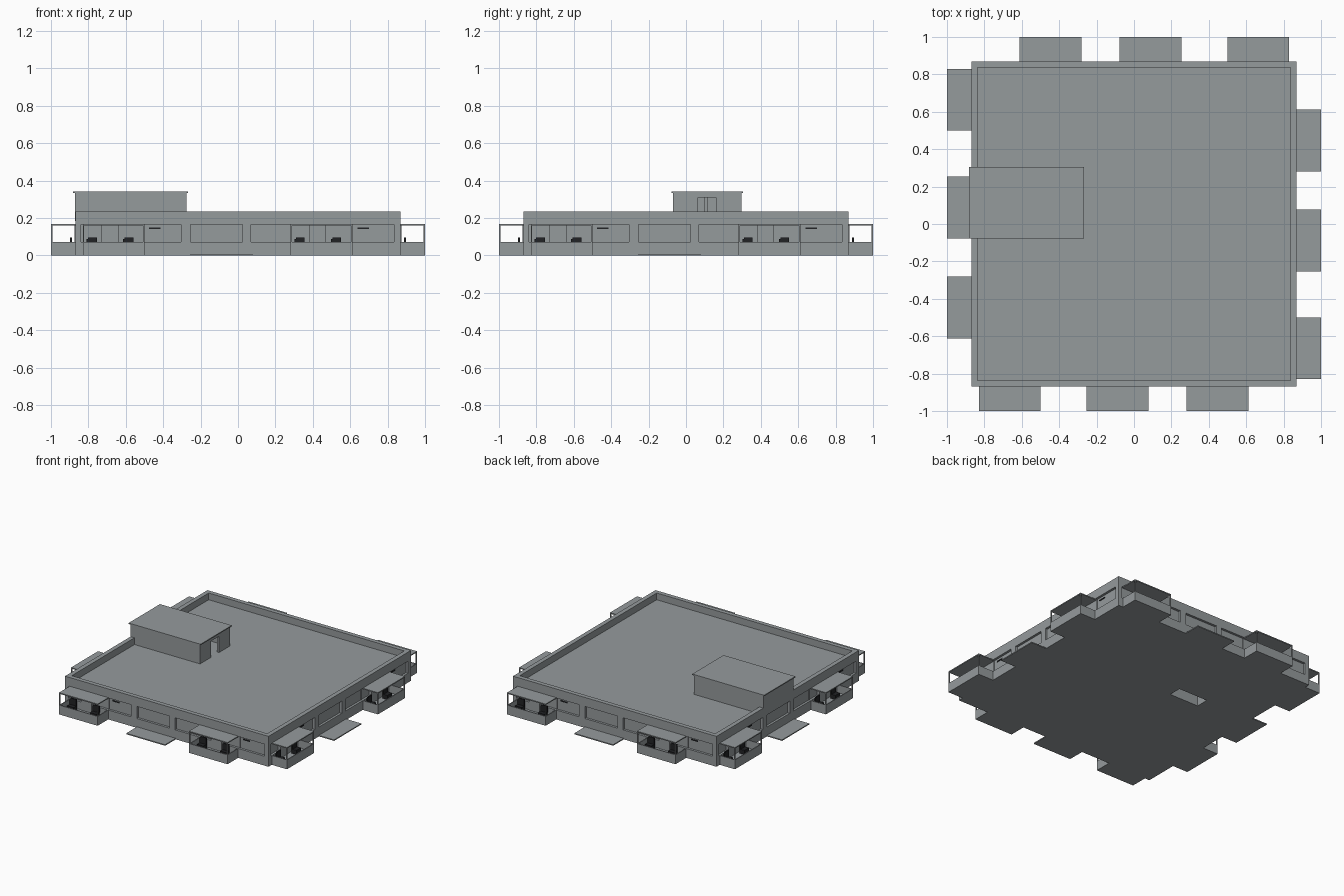
import bpy, bmesh, math
from mathutils import Matrix

if "Cube" in bpy.data.objects:
    bpy.data.objects.remove(bpy.data.objects["Cube"])


def material(name, col):
    m = bpy.data.materials.new(name)
    m.diffuse_color = (*col, 1)
    m.use_nodes = True
    m.node_tree.nodes["Principled BSDF"].inputs["Base Color"].default_value = m.diffuse_color
    return m


GREY = material("concrete grey", (0.30, 0.325, 0.335))
DARK = material("near black", (0.015, 0.016, 0.018))


def boxes(name, specs, mat=GREY, turn=0):
    """One object from boxes (x0,x1,y0,y1,z0,z1), turned by quarter turns."""
    bm = bmesh.new()
    for x0, x1, y0, y1, z0, z1 in specs:
        mtx = (Matrix.Rotation(turn * math.pi / 2, 4, 'Z')
               @ Matrix.Translation(((x0 + x1) / 2, (y0 + y1) / 2, (z0 + z1) / 2))
               @ Matrix.Diagonal((x1 - x0, y1 - y0, z1 - z0, 1)))
        bmesh.ops.create_cube(bm, size=1, matrix=mtx)
    me = bpy.data.meshes.new(name)
    bm.to_mesh(me)
    bm.free()
    me.materials.append(mat)
    ob = bpy.data.objects.new(name, me)
    bpy.context.collection.objects.link(ob)
    return ob


W = 0.87        # outer wall
T = 0.018       # depth of window recess
ROOF = 0.183
SILL, HEAD, TOP = 0.072, 0.165, 0.235

# Core with the roof deck and the stairwell opening in its underside
core = boxes("building_core", [(-W + T, W - T, -W + T, W - T, 0, ROOF)])
cutter = boxes("stairwell_cutter", [(-0.46, -0.21, 0.145, 0.245, -0.1, 0.15)])
cutter.hide_render = True
cutter.hide_set(True)
cut = core.modifiers.new("stairwell", 'BOOLEAN')
cut.object = cutter
cut.solver = 'EXACT'

for t in range(4):
    # Outer wall bands, parapet and piers between the window strips
    e = W - T
    boxes("wall_bands", [(-W, e, -W, -e, 0, SILL), (-W, e, -W, -e, HEAD, ROOF)], turn=t)
    boxes("parapet", [(-W, W - 0.034, -W, -W + 0.034, ROOF, TOP)], turn=t)
    boxes("wall_piers", [(a, b, -W, -e, SILL, HEAD) for a, b in
                         ((-W, -0.84), (-0.305, -0.255), (0.025, 0.07), (0.835, e))], turn=t)
    # Slim window mullions
    boxes("window_mullions", [(x - 0.003, x + 0.003, -e - 0.006, -e, SILL, HEAD)
                              for x in (-0.505, 0.28, 0.615)], turn=t)
    # Dark vent strips inside the windows
    boxes("vent_strips", [(x, x + 0.06, -e - 0.004, -e, 0.14, 0.149)
                          for x in (-0.475, 0.405, 0.64)], DARK, t)
    # Entrance slab in the middle of each side
    boxes("entrance_slab", [(-0.255, 0.077, -1, -W, 0, 0.008)], turn=t)

    for x0 in (-0.83, 0.281):
        x1, p = x0 + 0.33, 0.007
        # Balcony floor and solid railing
        boxes("balcony", [(x0, x1, -1, -W, 0, 0.012),
                          (x0, x1, -1, -1 + p, 0.012, SILL),
                          (x0, x0 + p, -1 + p, -W, 0.012, SILL),
                          (x1 - p, x1, -1 + p, -W, 0.012, SILL)], turn=t)
        # Balcony canopy and corner posts
        boxes("balcony_canopy", [(x0, x1, -1, -W, 0.16, 0.168)], turn=t)
        boxes("balcony_posts", [(a, a + p, -1, -1 + p, SILL, 0.16)
                                for a in (x0, x1 - p)], turn=t)
        # Balcony door frame against the wall
        boxes("balcony_door", [(x0 + 0.10, x0 + 0.19, -W - 0.004, -e, 0.012, HEAD - 0.003)],
              turn=t)
        # Dark chairs behind the railing
        for d in (0.02, 0.215):
            a = x0 + d
            boxes("balcony_chair", [(a, a + 0.055, -0.93, -0.89, 0.012, 0.045),
                                    (a, a + 0.055, -0.898, -0.888, 0.045, 0.088),
                                    (a + 0.008, a + 0.055, -0.898, -0.888, 0.088, 0.095)],
                  DARK, t)

# Rooftop stair house with an open doorway facing +x
X0, X1, Y0, Y1, H, w = -0.872, -0.275, -0.07, 0.298, 0.332, 0.015
boxes("stair_house_walls", [(X0, X1, Y0, Y0 + w, ROOF, H),
                            (X0, X1, Y1 - w, Y1, ROOF, H),
                            (X0, X0 + w, Y0 + w, Y1 - w, ROOF, H),
                            (X1 - w, X1, Y0 + w, 0.063, ROOF, H),
                            (X1 - w, X1, 0.16, Y1 - w, ROOF, H),
                            (X1 - w, X1, 0.063, 0.16, 0.308, H)])
boxes("stair_house_roof", [(X0 - 0.009, X1 + 0.008, Y0 - 0.007, Y1 + 0.007, H, 0.34)])
# Inner partition beside the doorway
boxes("stair_house_partition", [(-0.72, X1 - 0.12, 0.10, 0.115, ROOF, H)])
